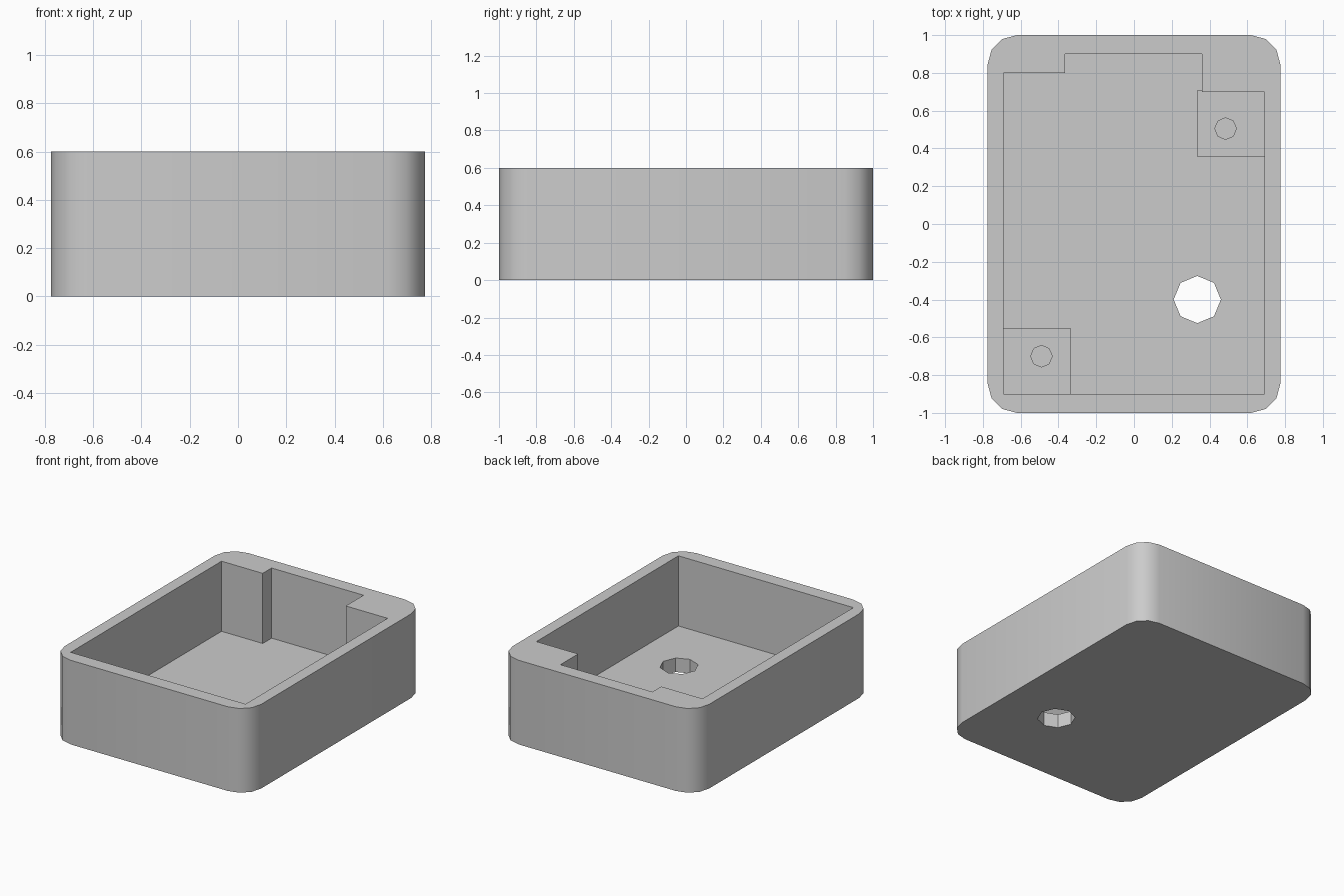
import bpy, bmesh, math

default = bpy.data.objects.get("Cube")
if default:
    bpy.data.objects.remove(default, do_unlink=True)

grey = bpy.data.materials.new("plain grey")
grey.use_nodes = True
colour = (0.6, 0.6, 0.6, 1)
grey.diffuse_color = colour
grey.node_tree.nodes["Principled BSDF"].inputs["Base Color"].default_value = colour

HALF_X, HALF_Y, HEIGHT, RADIUS = 0.775, 1.0, 0.6, 0.155
FLOOR, PILLAR_TOP = 0.1, 0.25


def prism(name, outline, bottom, top):
    """Extrude a counter-clockwise outline from bottom to top."""
    bm = bmesh.new()
    base = bm.faces.new([bm.verts.new((x, y, bottom)) for x, y in outline])
    side = bmesh.ops.extrude_face_region(bm, geom=[base])["geom"]
    verts = [g for g in side if isinstance(g, bmesh.types.BMVert)]
    bmesh.ops.translate(bm, verts=verts, vec=(0, 0, top - bottom))
    bmesh.ops.recalc_face_normals(bm, faces=bm.faces)
    mesh = bpy.data.meshes.new(name)
    bm.to_mesh(mesh)
    bm.free()
    mesh.materials.append(grey)
    obj = bpy.data.objects.new(name, mesh)
    bpy.context.collection.objects.link(obj)
    return obj


def arc(cx, cy, radius, start, sweep, steps):
    return [(cx + radius * math.cos(math.radians(start + sweep * i / steps)),
             cy + radius * math.sin(math.radians(start + sweep * i / steps)))
            for i in range(steps + 1)]


def octagon(cx, cy, radius):
    return arc(cx, cy, radius, 0, 360, 8)[:-1]


def rectangle(x0, y0, x1, y1):
    return [(x0, y0), (x1, y0), (x1, y1), (x0, y1)]


def cut(target, cutter):
    cutter.hide_render = True
    mod = target.modifiers.new("cut", 'BOOLEAN')
    mod.operation = 'DIFFERENCE'
    mod.solver = 'EXACT'
    mod.object = cutter
    bpy.context.view_layer.objects.active = target
    bpy.ops.object.modifier_apply(modifier=mod.name)
    bpy.data.objects.remove(cutter, do_unlink=True)


def smooth(obj):
    obj.data.polygons.foreach_set("use_smooth", [True] * len(obj.data.polygons))
    obj.data.set_sharp_from_angle(angle=math.radians(35))


# Outer case with rounded upright corners
outline = []
for i, (sx, sy) in enumerate([(1, 1), (-1, 1), (-1, -1), (1, -1)]):
    outline += arc(sx * (HALF_X - RADIUS), sy * (HALF_Y - RADIUS), RADIUS, i * 90, 90, 3)
case = prism("case", outline, 0, HEIGHT)

# Stepped cavity, open at the top
cavity = [(-0.69, -0.9), (0.69, -0.9), (0.69, 0.7), (0.36, 0.7),
          (0.36, 0.9), (-0.365, 0.9), (-0.365, 0.8), (-0.69, 0.8)]
cut(case, prism("cavity_cutter", cavity, FLOOR, HEIGHT + 0.1))

# Cable hole through the floor
cut(case, prism("hole_cutter", octagon(0.335, -0.4, 0.125), -0.1, FLOOR + 0.1))
smooth(case)

# Screw pillars, sunk slightly into the floor and walls
pillars = {
    "back_screw_pillar": ((0.335, 0.355, 0.7, 0.71), (0.485, 0.505)),
    "front_screw_pillar": ((-0.7, -0.91, -0.335, -0.55), (-0.49, -0.7)),
}
for name, (box, centre) in pillars.items():
    pillar = prism(name, rectangle(*box), FLOOR - 0.01, PILLAR_TOP)
    cut(pillar, prism("screw_cutter", octagon(*centre, 0.057), FLOOR, PILLAR_TOP + 0.1))
    smooth(pillar)
